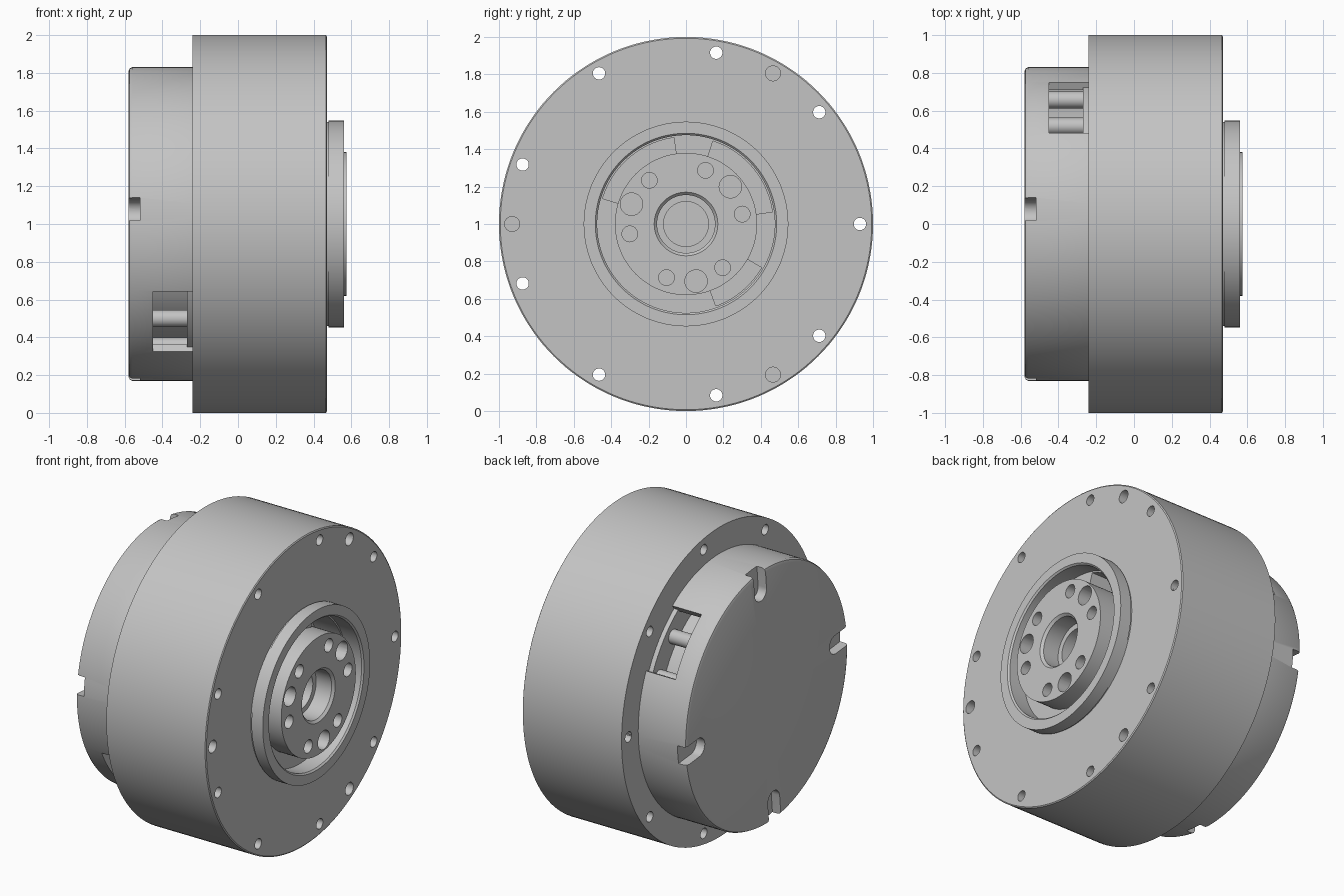
import bpy, bmesh
from math import sin, cos, pi, radians

default = bpy.data.objects.get("Cube")
if default:
    bpy.data.objects.remove(default, do_unlink=True)

metal = bpy.data.materials.new("grey_metal")
metal.use_nodes = True
GREY = (0.55, 0.55, 0.55, 1)
metal.diffuse_color = GREY
metal.node_tree.nodes["Principled BSDF"].inputs["Base Color"].default_value = GREY


def polar(r, deg):
    return r * cos(radians(deg)), r * sin(radians(deg))


def make(name, bm):
    bmesh.ops.remove_doubles(bm, verts=bm.verts, dist=1e-5)
    bmesh.ops.recalc_face_normals(bm, faces=bm.faces)
    mesh = bpy.data.meshes.new(name)
    bm.to_mesh(mesh)
    bm.free()
    mesh.materials.append(metal)
    ob = bpy.data.objects.new(name, mesh)
    ob.location.z = 1
    bpy.context.collection.objects.link(ob)
    return ob


def lathe(name, profile, start=0, end=360):
    """Turn a closed (x, radius) profile about the x axis."""
    full = end - start == 360
    steps = 144 if full else max(4, int((end - start) / 2.5))
    bm = bmesh.new()
    rings = []
    for i in range(steps + (not full)):
        a = start + (end - start) * i / steps
        rings.append([bm.verts.new((x, *polar(r, a))) for x, r in profile])
    n = len(profile)
    for i in range(steps):
        p, q = rings[i], rings[(i + 1) % len(rings)]
        for j in range(n):
            k = (j + 1) % n
            if profile[j][1] or profile[k][1]:
                bm.faces.new((p[j], p[k], q[k], q[j]))
    if not full:
        bm.faces.new(rings[0])
        bm.faces.new(rings[-1])
    return make(name, bm)


def band(name, x0, x1, r0, r1, start=0, end=360):
    return lathe(name, [(x0, r0), (x0, r1), (x1, r1), (x1, r0)], start, end)


def prism(name, outline, x0, x1):
    """Extrude a (y, z) outline along x."""
    bm = bmesh.new()
    face = bm.faces.new([bm.verts.new((x0, y, z)) for y, z in outline])
    new = bmesh.ops.extrude_face_region(bm, geom=[face])["geom"]
    verts = [v for v in new if isinstance(v, bmesh.types.BMVert)]
    bmesh.ops.translate(bm, verts=verts, vec=(x1 - x0, 0, 0))
    return make(name, bm)


def rod(name, r, deg, radius, x0, x1):
    cy, cz = polar(r, deg)
    ring = [polar(radius, 360 * i / 32) for i in range(32)]
    return prism(name, [(cy + y, cz + z) for y, z in ring], x0, x1)


def slot(deg, width, inner, outer, x0, x1):
    """Radial slot with a round inner end."""
    h = width / 2
    pts = [(outer, -h), (outer, h)]
    pts += [(inner + h * cos(t), h * sin(t)) for t in (pi / 2 + pi * i / 16 for i in range(17))]
    c, s = polar(1, deg)
    return prism("slot_cutter", [(u * c - v * s, u * s + v * c) for u, v in pts], x0, x1)


def cut(ob, cutters):
    for c in cutters:
        c.hide_render = True
        m = ob.modifiers.new("cut", "BOOLEAN")
        m.operation, m.solver, m.object = "DIFFERENCE", "EXACT", c
    bpy.context.view_layer.update()
    result = bpy.data.meshes.new_from_object(
        ob.evaluated_get(bpy.context.evaluated_depsgraph_get()))
    ob.modifiers.clear()
    ob.data = result
    for c in cutters:
        bpy.data.objects.remove(c, do_unlink=True)


# Main housing with a round recess and bolt holes
body = lathe("housing", [(-0.24, 0), (-0.24, 1), (0.465, 1), (0.47, 0.993),
                         (0.47, 0.475), (0.2, 0.475), (0.2, 0)])
holes = [rod("through_hole", 0.93, 40 * i, 0.033, -0.4, 0.6) for i in range(9)]
holes += [rod("blind_hole", 0.93, 60 + 120 * i, 0.04, 0.3, 0.6) for i in range(3)]
cut(body, holes)

# Raised lip around the recess
lathe("output_lip", [(0.45, 0.475), (0.45, 0.54), (0.48, 0.54), (0.48, 0.547), (0.56, 0.547),
                     (0.56, 0.485), (0.55, 0.475)])

# Stepped retainer in the recess, with openings
retainer = band("retainer", 0.19, 0.44, 0.37, 0.476)
cut(retainer, [band("opening_cutter", 0.25, 0.5, 0.3, 0.466, a, b)
               for a, b in ((8, 72), (98, 163), (290, 330))])

# Output hub with a stepped bore and bolt pattern
hub = lathe("output_hub", [(0.19, 0), (0.19, 0.38), (0.575, 0.38), (0.575, 0.17), (0.56, 0.155),
                           (0.45, 0.155), (0.45, 0.12), (0.25, 0.12), (0.25, 0)])
holes = []
for i in range(3):
    a = 40 + 120 * i
    holes.append(rod("dowel_hole", 0.31, a, 0.06, 0.35, 0.7))
    holes += [rod("screw_hole", 0.305, a + d, 0.042, 0.4, 0.7) for d in (-30, 30)]
cut(hub, holes)

# Rear cover: hollow shell with two windows and four edge slots
cover = lathe("rear_cover", [(-0.58, 0), (-0.58, 0.808), (-0.574, 0.823), (-0.56, 0.83),
                             (-0.235, 0.83), (-0.235, 0.785), (-0.45, 0.785), (-0.45, 0)])
cutters = [band("window_cutter", -0.449, -0.2, 0.74, 0.95, a - 14.5, a + 14.5) for a in (40, 220)]
cutters += [slot(90 * i - 5.5, 0.12, 0.7, 1, -0.7, -0.52) for i in range(4)]
cut(cover, cutters)

# Roller bearing inside the cover
band("bearing_core", -0.46, -0.23, 0.5, 0.66)
band("bearing_flange", -0.27, -0.23, 0.6, 0.8)
for i in range(18):
    rod("roller", 0.72, 4 + 20 * i, 0.045, -0.455, -0.26)

# Smooth round walls, keep machined edges sharp
bpy.ops.object.select_all(action="DESELECT")
for ob in bpy.context.scene.objects:
    if ob.type == "MESH" and metal.name in ob.data.materials:
        ob.select_set(True)
        bpy.context.view_layer.objects.active = ob
bpy.ops.object.shade_smooth_by_angle(angle=radians(30))
